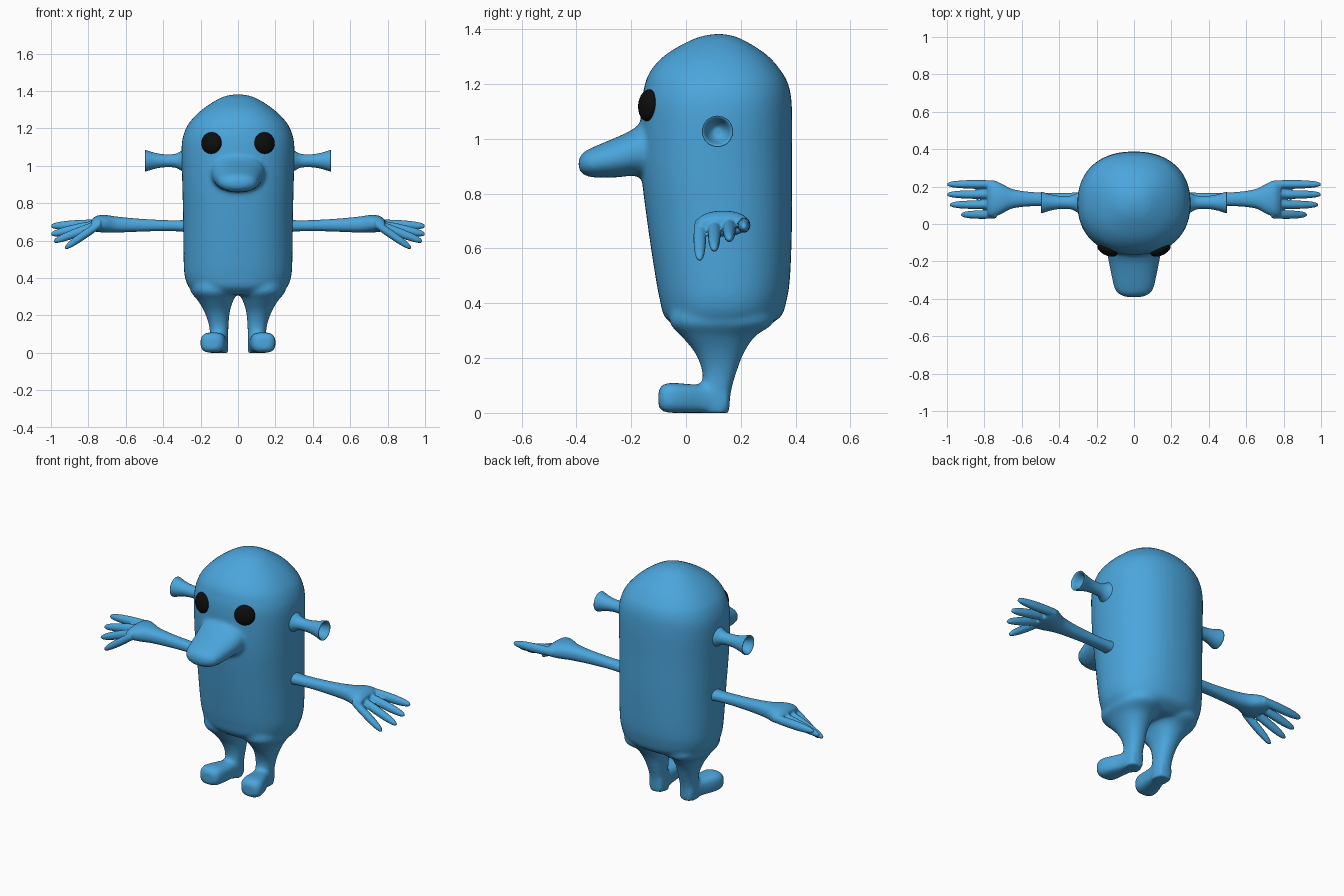
import bpy, bmesh, math

def material(name, rgb):
    m = bpy.data.materials.new(name)
    m.diffuse_color = (*rgb, 1)
    return m

BLUE = material("blue_skin", (0.07, 0.38, 0.72))
BLACK = material("black_eye", (0.004, 0.004, 0.004))

def smooth_path(rows, steps=4):
    """Catmull-Rom interpolation through rows of numbers."""
    out = []
    for i in range(len(rows) - 1):
        p0, p1 = rows[max(i - 1, 0)], rows[i]
        p2, p3 = rows[i + 1], rows[min(i + 2, len(rows) - 1)]
        for k in range(steps):
            t = k / steps
            out.append([0.5 * (2 * b + (c - a) * t + (2 * a - 5 * b + 4 * c - d) * t * t
                               + (3 * b - a - 3 * c + d) * t ** 3)
                        for a, b, c, d in zip(p0, p1, p2, p3)])
    out.append(list(rows[-1]))
    return out

def loft(bm, axis, rows, n=2.0, seg=32, side=1):
    """Skin superellipse rings; row = (pos on axis, centre u, centre v, radius u, radius v)."""
    rings = []
    for w, cu, cv, ru, rv in smooth_path(rows):
        ring = []
        for i in range(seg):
            a = 2 * math.pi * i / seg
            c, s = math.cos(a), math.sin(a)
            u = cu + ru * math.copysign(abs(c) ** (2 / n), c)
            v = cv + rv * math.copysign(abs(s) ** (2 / n), s)
            x, y, z = {"X": (w, u, v), "Y": (u, w, v), "Z": (u, v, w)}[axis]
            ring.append(bm.verts.new((x * side, y, z)))
        rings.append(ring)
    faces = [bm.faces.new(rings[0]), bm.faces.new(rings[-1])]
    for r0, r1 in zip(rings, rings[1:]):
        for i in range(seg):
            j = (i + 1) % seg
            faces.append(bm.faces.new((r0[i], r0[j], r1[j], r1[i])))
    bmesh.ops.recalc_face_normals(bm, faces=faces)

def finish(bm, name, mat, voxel=None, smooth=0, mirror=False):
    for f in bm.faces:
        f.smooth = True
    me = bpy.data.meshes.new(name)
    bm.to_mesh(me)
    bm.free()
    me.materials.append(mat)
    ob = bpy.data.objects.new(name, me)
    bpy.context.collection.objects.link(ob)
    if voxel:
        m = ob.modifiers.new("fuse", "REMESH")
        m.mode, m.voxel_size, m.use_smooth_shade = "VOXEL", voxel, True
        m = ob.modifiers.new("blend", "SMOOTH")
        m.factor, m.iterations = 0.5, smooth
    if mirror:
        ob.modifiers.new("mirror", "MIRROR")
    return ob

# Body: capsule torso fused with the nose, legs and feet
bm = bmesh.new()
torso = [  # z, half width, front y, back y
    (1.382, 0.02, 0.10, 0.14), (1.365, 0.09, 0.03, 0.20), (1.31, 0.18, -0.07, 0.29),
    (1.25, 0.245, -0.128, 0.345), (1.19, 0.283, -0.152, 0.376), (1.10, 0.302, -0.165, 0.387),
    (0.90, 0.298, -0.165, 0.387), (0.70, 0.293, -0.142, 0.387), (0.50, 0.291, -0.112, 0.38),
    (0.41, 0.285, -0.095, 0.367), (0.35, 0.262, -0.078, 0.345), (0.31, 0.215, -0.03, 0.28)]
loft(bm, "Z", [(z, 0, (f + b) / 2, w, (b - f) / 2) for z, w, f, b in torso], n=2.25, seg=48)
loft(bm, "Y", [  # nose
    (-0.05, 0, 0.96, 0.15, 0.12), (-0.16, 0, 0.957, 0.143, 0.098), (-0.20, 0, 0.948, 0.136, 0.083),
    (-0.25, 0, 0.933, 0.126, 0.074), (-0.34, 0, 0.914, 0.106, 0.055),
    (-0.375, 0, 0.910, 0.08, 0.040), (-0.392, 0, 0.907, 0.035, 0.017)], n=2.2)
for s in (1, -1):
    loft(bm, "Z", [  # leg
        (0.40, 0.130, 0.130, 0.120, 0.18), (0.33, 0.128, 0.130, 0.125, 0.19),
        (0.28, 0.120, 0.118, 0.095, 0.135), (0.22, 0.112, 0.122, 0.068, 0.09),
        (0.15, 0.103, 0.122, 0.053, 0.063), (0.08, 0.101, 0.112, 0.048, 0.053),
        (0.0, 0.101, 0.108, 0.049, 0.05)], n=2.3, side=s)
    loft(bm, "Y", [  # foot
        (0.155, 0.100, 0.050, 0.042, 0.050), (0.07, 0.108, 0.051, 0.050, 0.051),
        (0.0, 0.125, 0.053, 0.062, 0.053), (-0.05, 0.134, 0.055, 0.067, 0.055),
        (-0.085, 0.137, 0.054, 0.058, 0.049), (-0.10, 0.137, 0.053, 0.035, 0.03)],
        n=3.0, side=s)
finish(bm, "body", BLUE, voxel=0.011, smooth=7)

# Arms: forearm flaring into a palm with four drooping fingers
bm = bmesh.new()
loft(bm, "X", [
    (0.25, 0.130, 0.680, 0.050, 0.040), (0.31, 0.130, 0.679, 0.039, 0.030),
    (0.42, 0.131, 0.681, 0.035, 0.030), (0.55, 0.133, 0.683, 0.038, 0.036),
    (0.65, 0.135, 0.686, 0.052, 0.043), (0.71, 0.135, 0.690, 0.082, 0.047),
    (0.755, 0.135, 0.690, 0.096, 0.043), (0.785, 0.135, 0.682, 0.090, 0.030)], n=2.3)
for y, tip_x, tip_z in ((0.212, 1.0, 0.678), (0.158, 1.0, 0.635),
                        (0.103, 0.985, 0.597), (0.050, 0.925, 0.562)):
    rows = []
    for t, r in ((0, 0.020), (0.3, 0.023), (0.65, 0.022), (0.9, 0.016), (1, 0.007)):
        rows.append((0.735 + (tip_x - 0.735) * t, y, 0.69 + (tip_z - 0.69) * t, r, r * 1.15))
    loft(bm, "X", rows, seg=16)
finish(bm, "arms", BLUE, voxel=0.006, smooth=4, mirror=True)

# Ears: flared hollow trumpets
bm = bmesh.new()
loft(bm, "X", [(x, 0.115, 1.027, r, r) for x, r in (
    (0.27, 0.075), (0.305, 0.052), (0.34, 0.036), (0.40, 0.035), (0.45, 0.044),
    (0.493, 0.057), (0.490, 0.048), (0.455, 0.034), (0.435, 0.018), (0.432, 0.003))])
finish(bm, "ears", BLUE, mirror=True)

# Eyes: flattened black discs lying on the face
for s, name in ((1, "left_eye"), (-1, "right_eye")):
    bm = bmesh.new()
    bmesh.ops.create_uvsphere(bm, u_segments=32, v_segments=16, radius=1)
    eye = finish(bm, name, BLACK)
    eye.scale = (0.058, 0.03, 0.058)
    eye.location = (s * 0.142, -0.138, 1.122)
    eye.rotation_euler = (math.radians(-5), 0, s * math.radians(25))
